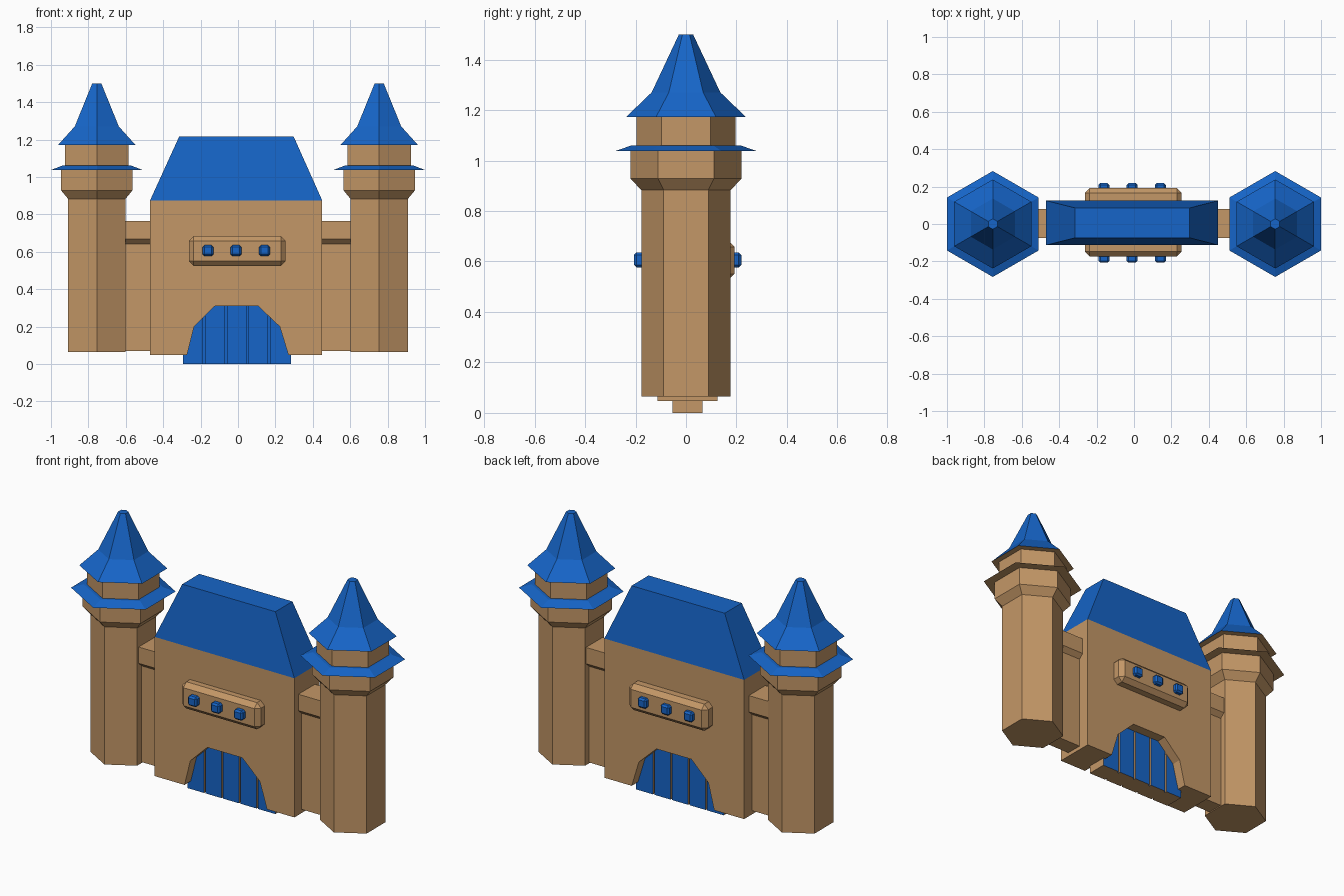
import bpy, bmesh, math

if "Cube" in bpy.data.objects:
    bpy.data.objects.remove(bpy.data.objects["Cube"])


def material(name, rgb):
    m = bpy.data.materials.new(name)
    m.diffuse_color = (*rgb, 1)
    m.use_nodes = True
    m.node_tree.nodes["Principled BSDF"].inputs["Base Color"].default_value = m.diffuse_color
    return m


STONE = material("stone", (0.55, 0.31, 0.135))
BLUE = material("blue", (0.008, 0.13, 0.58))
CY = 0.006  # the central block sits slightly behind the tower line


def finish(bm, name, mats, is_second=None):
    """Make the object; faces passing is_second get the second material."""
    bmesh.ops.recalc_face_normals(bm, faces=bm.faces)
    if is_second:
        for f in bm.faces:
            f.material_index = int(is_second(f.normal))
    me = bpy.data.meshes.new(name)
    bm.to_mesh(me)
    bm.free()
    for m in mats:
        me.materials.append(m)
    ob = bpy.data.objects.new(name, me)
    bpy.context.collection.objects.link(ob)
    return ob


def loft(name, rings, mats, is_second=None):
    """Skin a stack of equal-length point rings and cap the ends."""
    bm = bmesh.new()
    vs = [[bm.verts.new(p) for p in r] for r in rings]
    n = len(vs[0])
    for a, b in zip(vs, vs[1:]):
        for i in range(n):
            j = (i + 1) % n
            bm.faces.new((a[i], a[j], b[j], b[i]))
    bm.faces.new(vs[0][::-1])
    bm.faces.new(vs[-1])
    return finish(bm, name, mats, is_second)


def hexagon(cx, r, z):
    angles = [math.radians(90 + 60 * k) for k in range(6)]
    return [(cx + r * math.cos(a), r * math.sin(a), z) for a in angles]


def rect(x0, x1, y0, y1, z):
    return [(x0, y0, z), (x1, y0, z), (x1, y1, z), (x0, y1, z)]


def box(name, x, y, z, mats, bevel=0, is_second=None):
    ob = loft(name, [rect(*x, *y, z[0]), rect(*x, *y, z[1])], mats, is_second)
    if bevel:
        mod = ob.modifiers.new("chamfer", "BEVEL")
        mod.width, mod.segments = bevel, 1
    return ob


def underside(n):
    return n.z < -0.5


def not_front_or_back(n):
    return abs(n.y) < 0.5


for side, s in (("left", -1), ("right", 1)):
    cx = 0.755 * s
    # hexagonal tower
    loft(f"{side}_tower", [hexagon(cx, r, z) for r, z in (
        (0.177, 0.064), (0.177, 0.883), (0.22, 0.928), (0.22, 1.037))], [STONE])
    loft(f"{side}_tower_eave", [hexagon(cx, r, z) for r, z in (
        (0.283, 1.037), (0.215, 1.06))], [BLUE, STONE], underside)
    loft(f"{side}_tower_drum", [hexagon(cx, r, z) for r, z in (
        (0.196, 1.05), (0.196, 1.172))], [STONE])
    loft(f"{side}_tower_roof", [hexagon(cx, r, z) for r, z in (
        (0.238, 1.172), (0.136, 1.27), (0.028, 1.5))], [BLUE, STONE], underside)
    # connecting wall with a wider parapet
    profile = [(0.05, 0.07), (0.05, 0.642), (0.078, 0.668), (0.078, 0.765)]
    section = [(CY / 2 + y, z) for y, z in profile]
    section += [(CY / 2 - y, z) for y, z in reversed(profile)]
    loft(f"{side}_wall", [[(x * s, y, z) for y, z in section]
                          for x in (0.43, 0.65)], [STONE])

# gatehouse with the arch running right through
outline = [(-0.47, 0.047), (-0.273, 0.047), (-0.235, 0.2), (-0.123, 0.31),
           (0.107, 0.31), (0.223, 0.2), (0.27, 0.047), (0.45, 0.047),
           (0.45, 0.875), (-0.47, 0.875)]
loft("gatehouse", [[(x, CY + y, z) for x, z in outline]
                   for y in (-0.119, 0.119)], [STONE])

# hipped roof
loft("gatehouse_roof", [rect(-0.47, 0.45, CY - 0.119, CY + 0.119, 0.875),
                        rect(-0.315, 0.298, CY - 0.08, CY + 0.08, 1.215)], [BLUE])

# gate: a core with planks left slightly apart
box("gate_core", (-0.294, 0.283), (CY - 0.048, CY + 0.048), (0, 0.33),
    [BLUE, STONE], 0, not_front_or_back)
edges = [-0.295, -0.181, -0.065, 0.05, 0.166, 0.284]
for i, (a, b) in enumerate(zip(edges, edges[1:])):
    box(f"gate_plank_{i + 1}", (a + (0.005 if i else 0), b - (0.005 if i < 4 else 0)),
        (CY - 0.06, CY + 0.06), (0, 0.33), [BLUE, STONE], 0, not_front_or_back)

# window bay and windows, visible on both faces
box("window_bay", (-0.263, 0.255), (CY - 0.18, CY + 0.186), (0.525, 0.684),
    [STONE], 0.026)
for i, x in enumerate((-0.161, -0.01, 0.141)):
    box(f"window_{i + 1}", (x - 0.029, x + 0.029), (CY - 0.213, CY + 0.213),
        (0.577, 0.635), [BLUE], 0.01)
